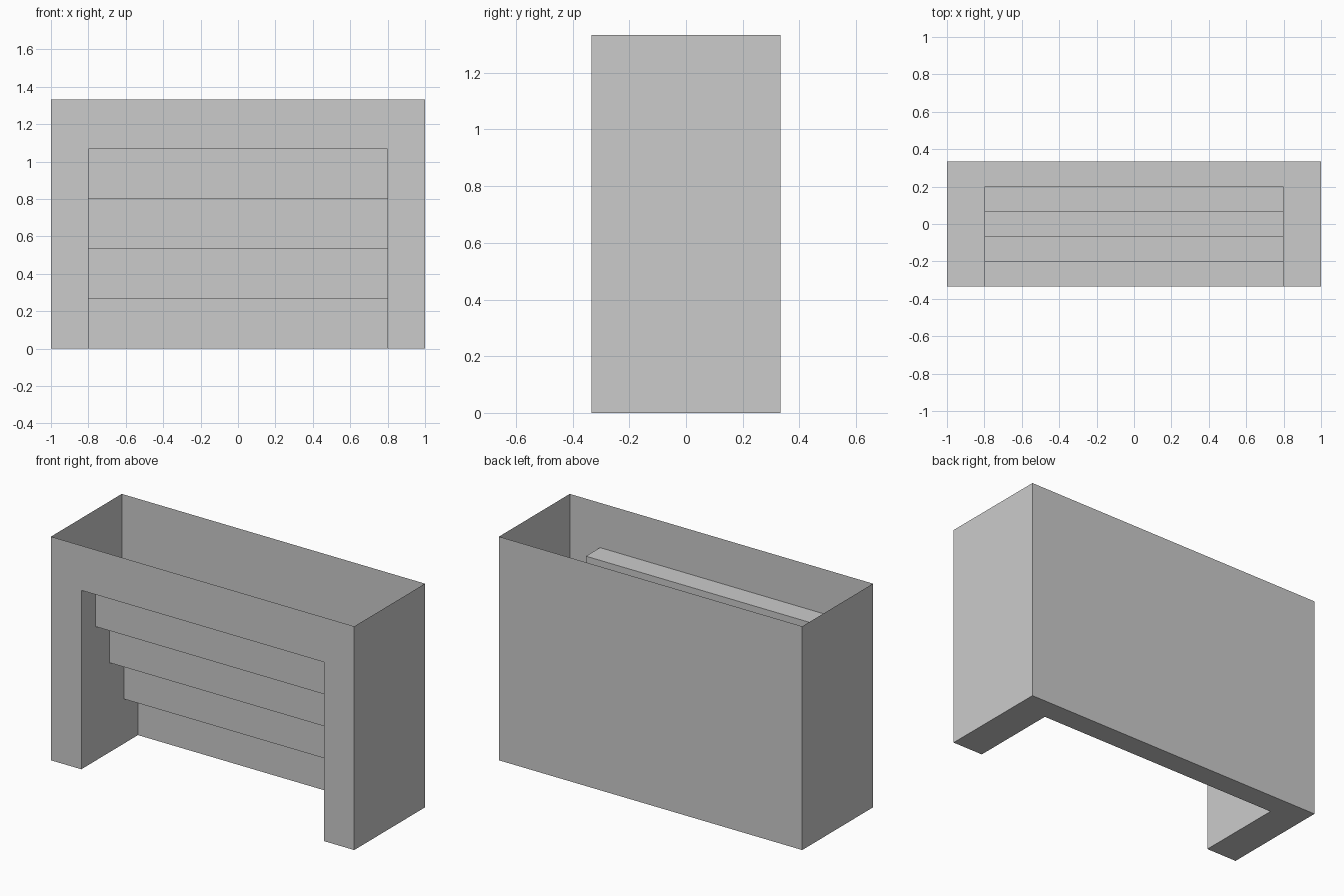
import bpy, bmesh

if "Cube" in bpy.data.objects:
    bpy.data.objects.remove(bpy.data.objects["Cube"])

W, D, H = 1.0, 1 / 3, 4 / 3      # half width, half depth, height
IN = 0.8                         # half width of the stepped recess
STEPS = 4
RISE, RUN = H / 5, 2 * D / 5


def sheet_object(name, polygons):
    """Make one object of flat, zero-thickness sheets."""
    bm = bmesh.new()
    for pts in polygons:
        bm.faces.new([bm.verts.new(p) for p in pts])
    bmesh.ops.remove_doubles(bm, verts=bm.verts, dist=1e-5)
    mesh = bpy.data.meshes.new(name)
    bm.to_mesh(mesh)
    bm.free()
    obj = bpy.data.objects.new(name, mesh)
    bpy.context.collection.objects.link(obj)
    return obj


# Plain outer walls: right, back, left (top stays open)
corners = [(W, -D), (W, D), (-W, D), (-W, -D)]
sheet_object("outer_walls", [
    [(*a, 0), (*b, 0), (*b, H), (*a, H)] for a, b in zip(corners, corners[1:])])

# Front wall with doorway
top = STEPS * RISE
outline = [(-W, 0), (-IN, 0), (-IN, top), (IN, top), (IN, 0), (W, 0), (W, H), (-W, H)]
sheet_object("front_wall", [[(x, -D, z) for x, z in outline]])

# U-shaped bottom rim, facing down
inner = -D + STEPS * RUN
rim = [(-W, -D), (-W, D), (W, D), (W, -D), (IN, -D), (IN, inner), (-IN, inner), (-IN, -D)]
sheet_object("bottom_rim", [[(x, y, 0) for x, y in rim]])

# Stepped recess profile in y, z: from the doorway head down to the floor
profile = [(-D, top)]
for i in range(STEPS):
    y, z = profile[-1]
    profile += [(y + RUN, z), (y + RUN, z - RISE)]

# Recess ceilings and risers
sheet_object("inverted_steps", [
    [(-IN, *a), (-IN, *b), (IN, *b), (IN, *a)] for a, b in zip(profile, profile[1:])])

# Recess side walls, facing into the recess
side = profile + [(-D, 0)]
sheet_object("recess_sides", [
    [(-IN, *p) for p in reversed(side)], [(IN, *p) for p in side]])
